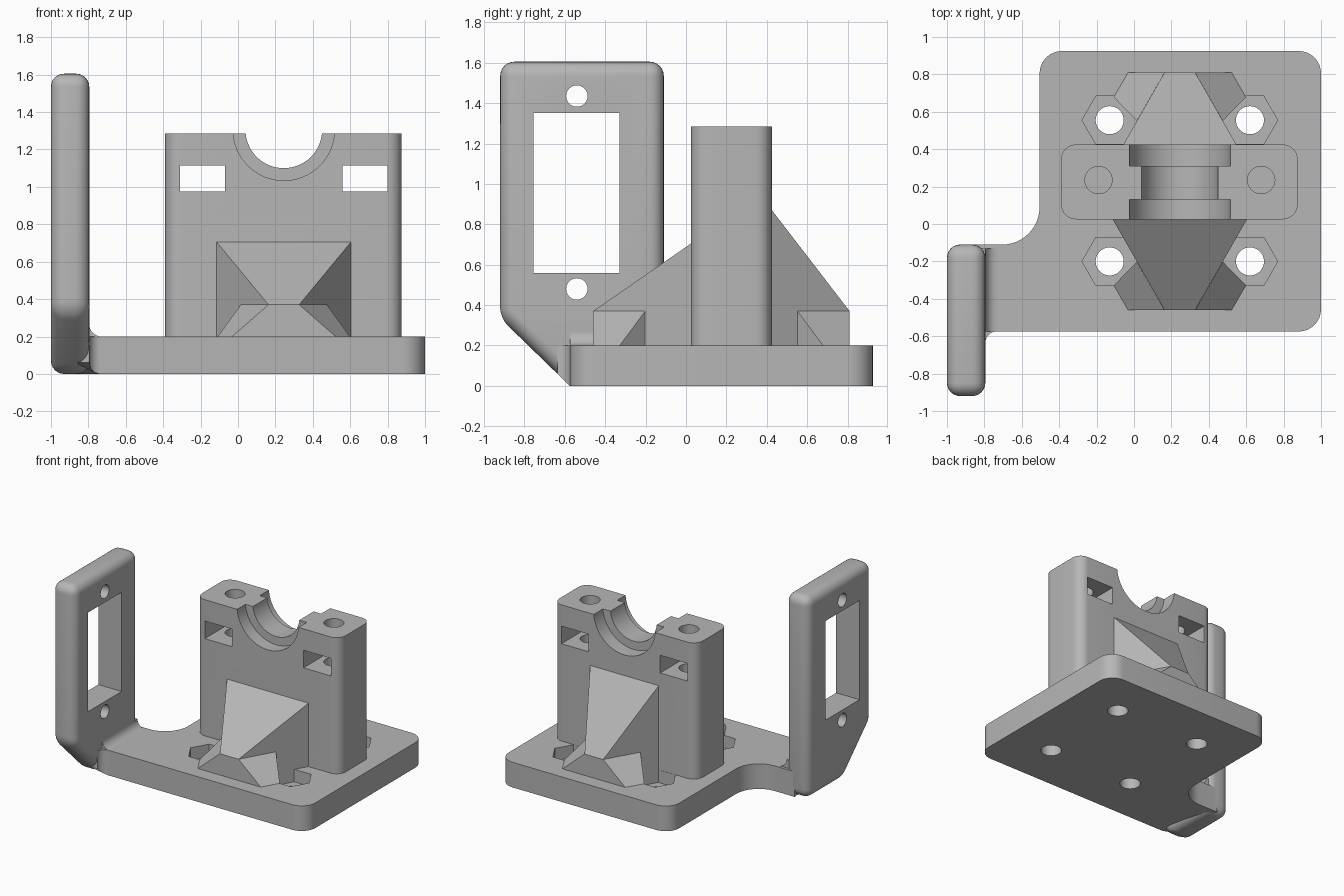
import bpy, bmesh
from math import sin, cos, pi, radians
from mathutils import Vector

cube = bpy.data.objects.get("Cube")
if cube:
    bpy.data.objects.remove(cube)

grey = bpy.data.materials.new("light grey plastic")
grey.use_nodes = True
COLOUR = (0.47, 0.47, 0.47, 1)
grey.diffuse_color = COLOUR
grey.node_tree.nodes["Principled BSDF"].inputs["Base Color"].default_value = COLOUR

MID_X = 0.245                      # centre line of the bearing block
BOLTS = [(x, y) for x in (-0.13, 0.62) for y in (-0.2, 0.555)]


def arc(cx, cy, r, start, end, steps=8):
    angles = [radians(start + (end - start) * i / steps) for i in range(steps + 1)]
    return [(cx + r * cos(a), cy + r * sin(a)) for a in angles]


def rounded_rect(x0, x1, y0, y1, r):
    return (arc(x1 - r, y0 + r, r, -90, 0) + arc(x1 - r, y1 - r, r, 0, 90)
            + arc(x0 + r, y1 - r, r, 90, 180) + arc(x0 + r, y0 + r, r, 180, 270))


def circle(cx, cy, r, sides=40):
    return arc(cx, cy, r, 0, 360, sides)[:-1]


def finish(name, bm):
    bmesh.ops.recalc_face_normals(bm, faces=bm.faces[:])
    mesh = bpy.data.meshes.new(name)
    bm.to_mesh(mesh)
    bm.free()
    mesh.materials.append(grey)
    obj = bpy.data.objects.new(name, mesh)
    bpy.context.collection.objects.link(obj)
    return obj


def prism(name, pts, lo, hi, axis="z", bevel=0):
    """Extrude a 2D outline between lo and hi along an axis."""
    place = {"x": lambda a, b, t: (t, a, b),
             "y": lambda a, b, t: (a, t, b),
             "z": lambda a, b, t: (a, b, t)}[axis]
    bm = bmesh.new()
    ends = [[bm.verts.new(place(a, b, t)) for a, b in pts] for t in (lo, hi)]
    for ring in ends:
        bm.faces.new(ring)
    n = len(pts)
    for i in range(n):
        j = (i + 1) % n
        bm.faces.new((ends[0][i], ends[0][j], ends[1][j], ends[1][i]))
    if bevel:
        bmesh.ops.recalc_face_normals(bm, faces=bm.faces[:])
        bmesh.ops.bevel(bm, geom=bm.edges[:], offset=bevel, segments=6,
                        profile=0.5, affect="EDGES")
    return finish(name, bm)


def rect(a0, a1, b0, b1):
    return [(a0, b0), (a1, b0), (a1, b1), (a0, b1)]


def hull(name, points):
    bm = bmesh.new()
    for p in points:
        bm.verts.new(p)
    bmesh.ops.convex_hull(bm, input=bm.verts[:])
    return finish(name, bm)


def smooth(obj):
    bpy.ops.object.select_all(action="DESELECT")
    obj.select_set(True)
    bpy.context.view_layer.objects.active = obj
    bpy.ops.object.shade_smooth_by_angle(angle=radians(30))


def cut(obj, cutters):
    for c in cutters:
        c.hide_render = True
        mod = obj.modifiers.new("cut", "BOOLEAN")
        mod.operation, mod.solver, mod.object = "DIFFERENCE", "EXACT", c
        bpy.context.view_layer.objects.active = obj
        bpy.ops.object.modifier_apply(modifier=mod.name)
        bpy.data.objects.remove(c)


# Base plate with the side arm and its fillets
outline = (arc(0.88, -0.455, 0.12, -90, 0) + arc(0.88, 0.805, 0.12, 0, 90)
           + arc(-0.385, 0.805, 0.12, 90, 180)
           + arc(-0.705, 0.09, 0.2, 0, -90, 12)
           + [(-0.88, -0.11), (-0.88, -0.64)]
           + arc(-0.735, -0.635, 0.06, 180, 90))
base = prism("base_plate", outline, 0, 0.2)
for v in base.data.vertices:       # keep the front fillet above the sloped underside
    if v.co.z < 0.1 and v.co.y < -0.575:
        v.co.z = -0.575 - v.co.y
cutters = []
for x, y in BOLTS:
    cutters.append(prism("nut_cutter", circle(x, y, 0.148, 6), 0.1, 0.3))
    cutters.append(prism("bolt_cutter", circle(x, y, 0.075), -0.1, 0.3))
cut(base, cutters)
smooth(base)

# Upright bracket plate with window and screw holes
side = [(-0.92, 0.335), (-0.575, 0), (-0.11, 0), (-0.11, 1.605), (-0.92, 1.605)]
bracket = prism("upright_bracket", side, -1, -0.795, "x", bevel=0.07)
cut(bracket, [prism("window_cutter", rect(-0.755, -0.33, 0.56, 1.35), -1.2, -0.6, "x")]
    + [prism("screw_cutter", circle(-0.54, z, 0.053), -1.2, -0.6, "x")
       for z in (0.48, 1.435)])
smooth(bracket)

# Fillet between the arm and the bracket
fillet = [(-0.83, 0.18), (-0.73, 0.18)] + arc(-0.73, 0.265, 0.065, 270, 180) + [(-0.83, 0.265)]
smooth(prism("arm_fillet", fillet, -0.575, -0.13, "y"))

# Bearing block with stepped saddle, nut slots and clamp holes
block = prism("bearing_block", rounded_rect(-0.39, 0.875, 0.025, 0.425, 0.08), 0.19, 1.285)
cutters = [prism("saddle_cutter", circle(MID_X, 1.305, 0.205, 64), -0.1, 0.6, "y")]
for y0, y1 in ((-0.1, 0.13), (0.31, 0.6)):
    cutters.append(prism("step_cutter", circle(MID_X, 1.305, 0.271, 64), y0, y1, "y"))
for s in (-1, 1):
    x = MID_X + s * 0.435
    cutters.append(prism("slot_cutter", rect(x - 0.12, x + 0.12, 0.975, 1.115), -0.1, 0.6, "y"))
    cutters.append(prism("clamp_cutter", circle(x, 0.235, 0.073), 0.8, 1.5))
cut(block, cutters)
smooth(block)


# Tapered buttresses with flared feet on the front and back of the block
def buttress(name, y_tip, y_wall, z_wall):
    d = 1 if y_wall > y_tip else -1
    run = abs(y_wall - y_tip)
    tip, wall = 0.082, 0.082 + run * 0.571
    pts = []
    for s in (-1, 1):
        for z in (0.2, 0.37):
            pts.append((MID_X + s * tip, y_tip, z))
        for z in (0.2, z_wall):
            pts.append((MID_X + s * wall, y_wall, z))
    hull(name, pts)
    for s, label in ((-1, "right"), (1, "left")):
        # offsets from the centre line, distance from the tip, height
        foot = [(tip, 0, 0.2), (tip, 0, 0.37), (0.277, 0, 0.2), (0.353, 0.132, 0.2),
                (0.3, 0.132, 0.2), (0.3, 0.132, 0.244), (0.23, 0.258, 0.2),
                (0.23, 0.258, 0.37)]
        hull(f"{name}_{label}_foot",
             [Vector((MID_X + s * x, y_tip + d * y, z)) for x, y, z in foot])


buttress("front_buttress", -0.46, 0.025, 0.705)
buttress("back_buttress", 0.81, 0.425, 0.87)
